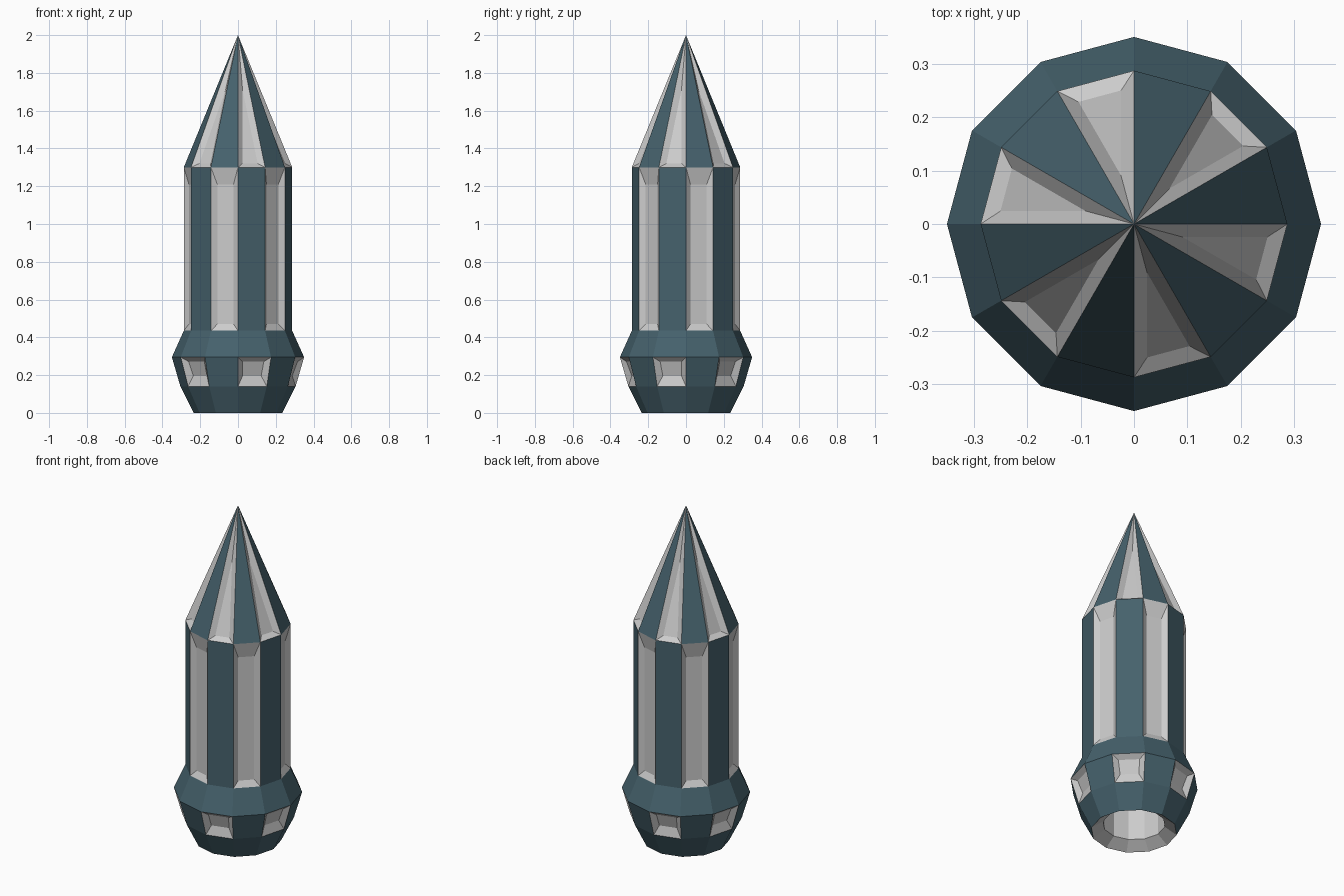
import bpy, bmesh
from math import sin, cos, pi

if "Cube" in bpy.data.objects:
    bpy.data.objects.remove(bpy.data.objects["Cube"])

SIDES = 12


def material(name, colour):
    m = bpy.data.materials.new(name)
    m.diffuse_color = (*colour, 1)
    m.use_nodes = True
    m.node_tree.nodes["Principled BSDF"].inputs["Base Color"].default_value = m.diffuse_color
    return m


DARK = material("dark_slate", (0.06, 0.12, 0.15))
GREY = material("light_grey", (0.8, 0.8, 0.8))


def section(name, profile, panel_band, parity, grey_bands=(), slide_low=0.0, slide_high=0.0):
    """Lathe a 12-sided profile and sink a grey panel into every other face of one band."""
    bm = bmesh.new()
    rings = []
    for r, z in profile:
        if r == 0:
            rings.append([bm.verts.new((0, 0, z))] * SIDES)
        else:
            rings.append([bm.verts.new((r * cos(2 * pi * i / SIDES), r * sin(2 * pi * i / SIDES), z))
                          for i in range(SIDES)])
    panels = []
    for k in range(len(rings) - 1):
        a, b = rings[k], rings[k + 1]
        for i in range(SIDES):
            j = (i + 1) % SIDES
            corners = list(dict.fromkeys((a[i], a[j], b[j], b[i])))
            f = bm.faces.new(corners)
            is_panel = k == panel_band and i % 2 == parity
            f.material_index = 1 if is_panel or k in grey_bands else 0
            if is_panel:
                panels.append(f)
    bm.normal_update()
    bmesh.ops.inset_individual(bm, faces=panels, thickness=0.03, depth=-0.02, use_even_offset=True)
    # lengthen the sloped ends of the panels
    for f in panels:
        mid = f.calc_center_median().z
        for v in f.verts:
            v.co.z += slide_low if v.co.z < mid else -slide_high
    me = bpy.data.meshes.new(name)
    bm.to_mesh(me)
    bm.free()
    me.materials.append(DARK)
    me.materials.append(GREY)
    ob = bpy.data.objects.new(name, me)
    bpy.context.collection.objects.link(ob)
    return ob


# Flared base: hollow socket, bevelled rim, then the outer bulge
section("flared_base",
        [(0, 0.4), (0.17, 0.4), (0.17, 0.045), (0.235, 0), (0.305, 0.14), (0.35, 0.295), (0.287, 0.435)],
        panel_band=4, parity=1, grey_bands=(0, 1, 2), slide_low=0.022)

# Straight barrel with long sunken panels
section("barrel", [(0.287, 0.435), (0.287, 1.3)], panel_band=0, parity=0,
        slide_low=0.005, slide_high=0.06)

# Pointed tip with tapering panels, offset one face from the barrel
section("pointed_tip", [(0.287, 1.3), (0, 2.0)], panel_band=0, parity=1)
